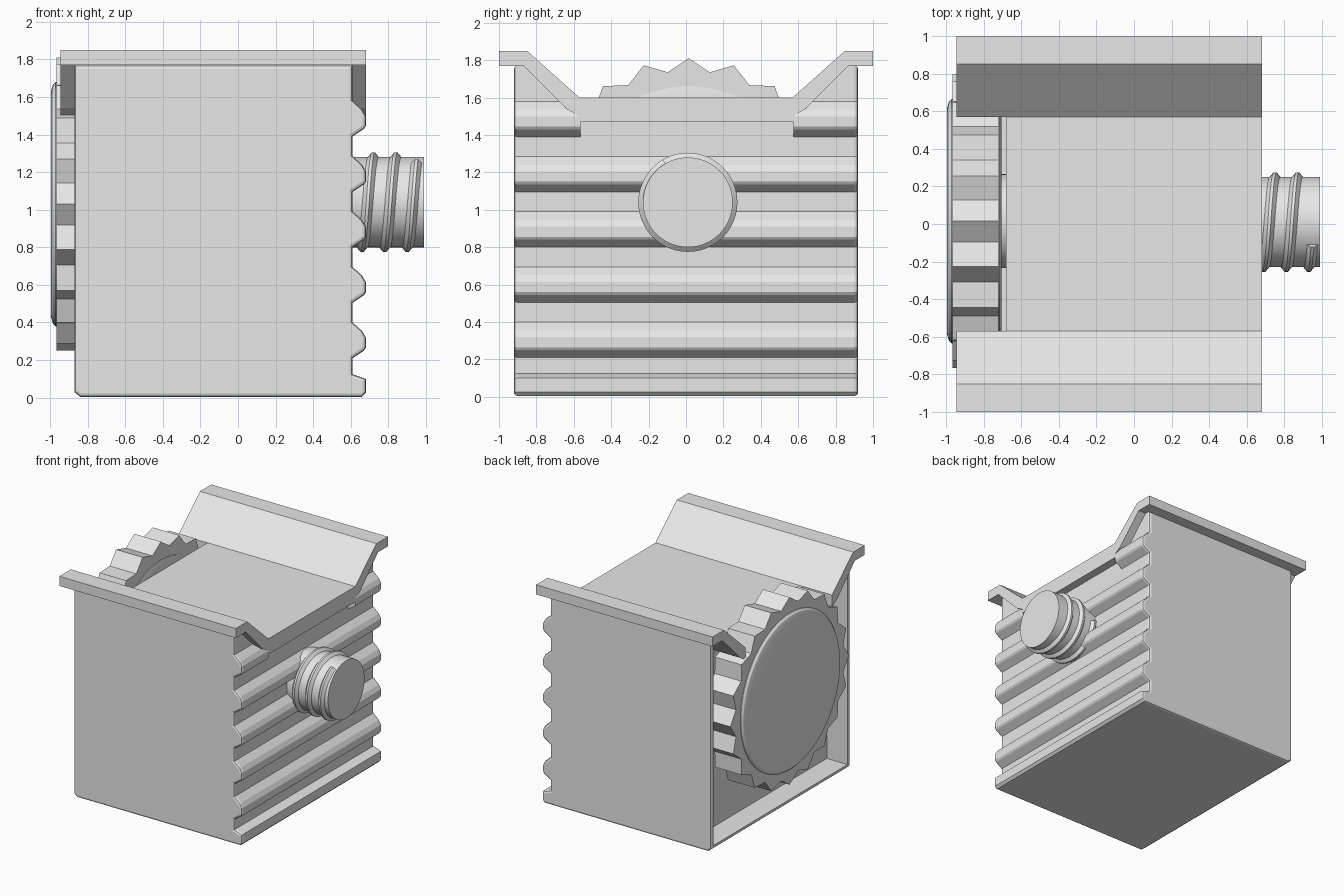
import bpy, bmesh
from math import sin, cos, pi

old = bpy.data.objects.get("Cube")
if old:
    bpy.data.objects.remove(old)

grey = bpy.data.materials.new("plain_grey")
grey.use_nodes = True
colour = (0.8, 0.8, 0.8, 1)
grey.diffuse_color = colour
grey.node_tree.nodes["Principled BSDF"].inputs["Base Color"].default_value = colour


def finish(name, bm, smooth=False):
    bmesh.ops.recalc_face_normals(bm, faces=bm.faces)
    mesh = bpy.data.meshes.new(name)
    bm.to_mesh(mesh)
    bm.free()
    mesh.materials.append(grey)
    obj = bpy.data.objects.new(name, mesh)
    bpy.context.collection.objects.link(obj)
    if smooth:
        bpy.ops.object.select_all(action='DESELECT')
        obj.select_set(True)
        bpy.context.view_layer.objects.active = obj
        bpy.ops.object.shade_smooth_by_angle(angle=0.5)
    return obj


def skin(name, rings, smooth=False, bevel=0):
    """Bridge a list of equal point rings and cap both ends."""
    bm = bmesh.new()
    rows = [[bm.verts.new(p) for p in ring] for ring in rings]
    n = len(rows[0])
    for a, b in zip(rows, rows[1:]):
        for i in range(n):
            j = (i + 1) % n
            bm.faces.new((a[i], a[j], b[j], b[i]))
    caps = [bm.faces.new(rows[0]), bm.faces.new(rows[-1])]
    if bevel:
        bmesh.ops.recalc_face_normals(bm, faces=bm.faces)
        edges = [e for f in caps for e in f.edges]
        bmesh.ops.bevel(bm, geom=edges, offset=bevel, segments=2, profile=0.5,
                        affect='EDGES', clamp_overlap=True)
    return finish(name, bm, smooth)


def along_x(name, profile, x0, x1):
    return skin(name, [[(x, y, z) for y, z in profile] for x in (x0, x1)])


def along_y(name, profile, y0, y1, bevel=0):
    return skin(name, [[(x, y, z) for x, z in profile] for y in (y0, y1)], bevel=bevel)


def box(name, x0, x1, y0, y1, z0, z1):
    return along_x(name, [(y0, z0), (y1, z0), (y1, z1), (y0, z1)], x0, x1)


def lathe(name, steps, cy, cz, segments=64):
    """Turn (x, radius) steps around an axis parallel to x."""
    angles = [2 * pi * i / segments for i in range(segments)]
    rings = [[(x, cy + r * sin(t), cz + r * cos(t)) for t in angles] for x, r in steps]
    return skin(name, rings, smooth=True)


def cut(target, cutter):
    cutter.hide_render = True
    cutter.hide_viewport = True
    cutter.display_type = 'WIRE'
    mod = target.modifiers.new("cut", 'BOOLEAN')
    mod.operation = 'DIFFERENCE'
    mod.solver = 'EXACT'
    mod.object = cutter


# Tank body: side profile with ribs on the right wall
RIB, WALL = 0.68, 0.61
profile = [(-0.87, 0.03), (-0.84, 0.005), (0.66, 0.005), (RIB, 0.025), (RIB, 0.10), (WALL, 0.125)]
for i in range(5):
    z = 0.21 + 0.295 * i
    profile += [(WALL, z), (RIB - 0.01, z + 0.04), (RIB, z + 0.055),
                (RIB, z + 0.11), (RIB - 0.02, z + 0.145), (WALL, z + 0.19)]
profile += [(WALL, 1.77), (-0.87, 1.77)]
body = along_y("tank_body", profile, -0.92, 0.92, bevel=0.018)
cut(body, box("knob_recess_cutter", -1.0, -0.68, -0.88, 0.88, 0.05, 2.0))
cut(body, along_x("lid_valley_cutter",
                  [(-0.9, 1.845), (-0.58, 1.54), (0.58, 1.54), (0.9, 1.845)], -1.1, 1.1))
cut(body, box("top_rib_cutter", WALL, 0.8, -0.565, 0.575, 1.36, 1.65))

# Lid: sunken middle plate and two raised wings
box("lid_middle", -0.68, RIB, -0.57, 0.58, 1.47, 1.6)
for side, name in ((-1, "front"), (1, "back")):
    wing = [(0.57, 1.6), (0.85, 1.85), (1, 1.85), (1, 1.77), (0.87, 1.77), (0.64, 1.54), (0.57, 1.5)]
    along_x(name + "_lid_wing", [(side * y, z) for y, z in wing], -0.945, RIB)

# Toothed knob on the open left-hand end
KY, KZ, TEETH = 0.015, 1.03, 20
teeth = []
for i in range(2 * TEETH):
    r, t = (0.78, 0.714)[i % 2], pi * i / TEETH
    teeth.append((KY + r * sin(t), KZ + r * cos(t)))
along_x("knob_teeth", teeth, -0.965, -0.72)
lathe("knob_cap", [(-0.96, 0.65), (-0.97, 0.65), (-0.985, 0.635), (-0.995, 0.6)], KY, KZ)
lathe("knob_back_ring", [(-0.73, 0.63), (-0.715, 0.63), (-0.705, 0.59)], KY, KZ)
lathe("knob_hub", [(-0.73, 0.25), (-0.67, 0.25)], KY, KZ)

# Threaded spout on the ribbed wall
SY, SZ = 0.01, 1.04
lathe("spout", [(0.58, 0.24), (0.99, 0.24)], SY, SZ)
section = [(-0.03, 0.23), (-0.03, 0.238), (-0.008, 0.265), (0.008, 0.265), (0.03, 0.238), (0.03, 0.23)]
rings = []
for i in range(-36, 93):
    t = 2 * pi * i / 48
    x = 0.72 + 0.12 * i / 48
    rings.append([(x + dx, SY + r * sin(t), SZ + r * cos(t)) for dx, r in section])
skin("spout_thread", rings, smooth=True)
